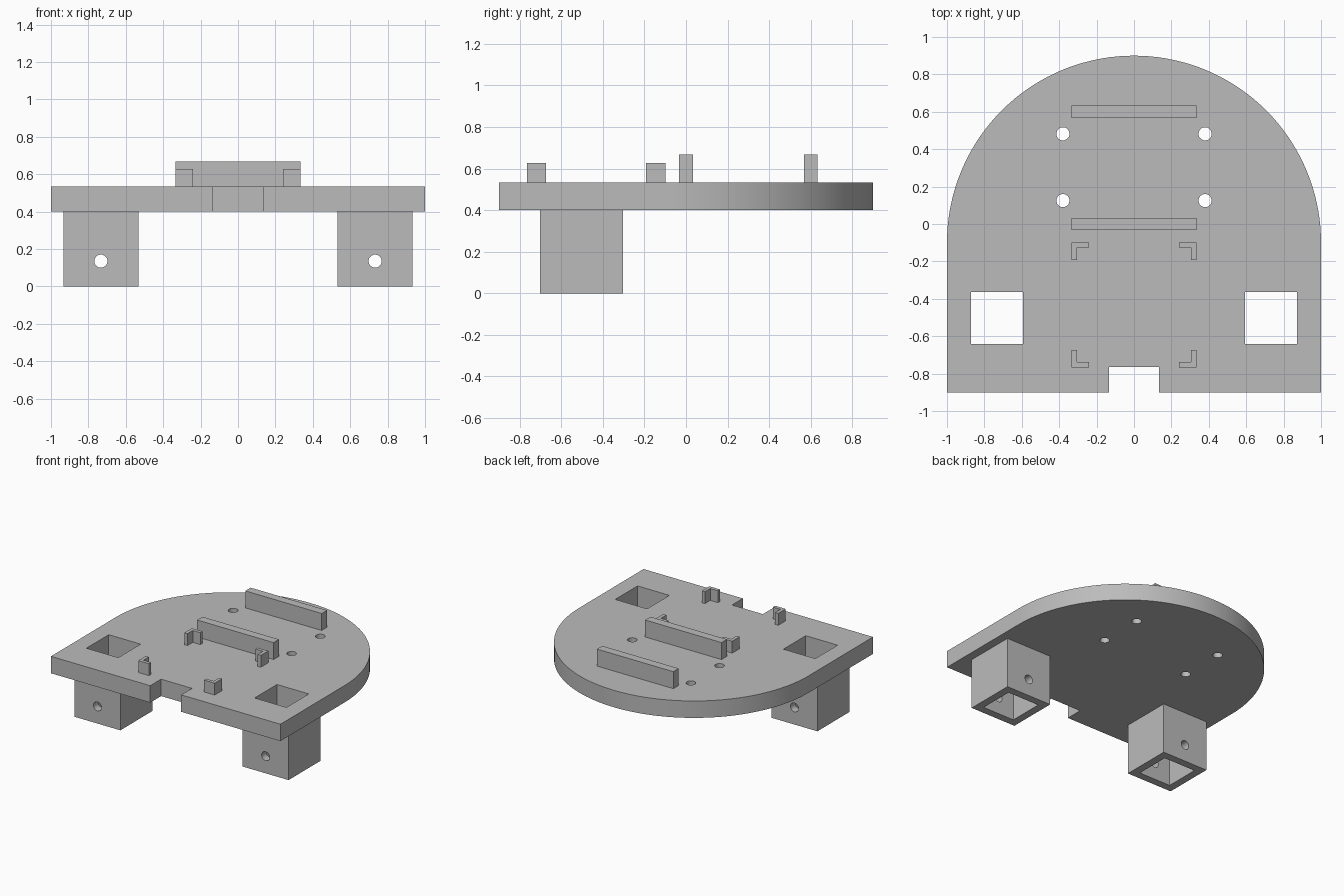
import bpy
import bmesh
from math import cos, sin, pi, radians
from mathutils import Matrix, Vector

default = bpy.data.objects.get("Cube")
if default:
    bpy.data.objects.remove(default, do_unlink=True)

grey = bpy.data.materials.new("plain_grey")
grey.use_nodes = True
COLOUR = (0.5, 0.5, 0.5, 1)
grey.diffuse_color = COLOUR
grey.node_tree.nodes["Principled BSDF"].inputs["Base Color"].default_value = COLOUR

BASE, DECK = 0.4, 0.5333       # underside and top of the plate
POST_X, POST_Y = 0.733, -0.503


def finish(name, bm):
    bmesh.ops.recalc_face_normals(bm, faces=bm.faces)
    mesh = bpy.data.meshes.new(name)
    bm.to_mesh(mesh)
    bm.free()
    mesh.materials.append(grey)
    obj = bpy.data.objects.new(name, mesh)
    bpy.context.collection.objects.link(obj)
    return obj


def prism(name, outline, z0, z1):
    """Extrude a flat outline from z0 to z1."""
    bm = bmesh.new()
    face = bm.faces.new([bm.verts.new((x, y, z0)) for x, y in outline])
    new = bmesh.ops.extrude_face_region(bm, geom=[face])["geom"]
    verts = [v for v in new if isinstance(v, bmesh.types.BMVert)]
    bmesh.ops.translate(bm, verts=verts, vec=(0, 0, z1 - z0))
    return finish(name, bm)


def box(name, x0, x1, y0, y1, z0, z1):
    return prism(name, [(x0, y0), (x1, y0), (x1, y1), (x0, y1)], z0, z1)


def rod(centre, radius, depth, axis="Z"):
    bm = bmesh.new()
    turn = Matrix.Rotation(radians(90), 4, "X") if axis == "Y" else Matrix()
    bmesh.ops.create_cone(bm, cap_ends=True, segments=32, radius1=radius, radius2=radius,
                          depth=depth, matrix=Matrix.Translation(Vector(centre)) @ turn)
    return finish("cutter", bm)


def cut(obj, cutters):
    bpy.context.view_layer.objects.active = obj
    for c in cutters:
        mod = obj.modifiers.new("cut", "BOOLEAN")
        mod.operation, mod.solver, mod.object = "DIFFERENCE", "EXACT", c
        bpy.ops.object.modifier_apply(modifier=mod.name)
        bpy.data.objects.remove(c, do_unlink=True)


def smooth(obj):
    bpy.ops.object.select_all(action="DESELECT")
    obj.select_set(True)
    bpy.context.view_layer.objects.active = obj
    bpy.ops.object.shade_smooth_by_angle(angle=radians(30))


def well(s):
    x, h = s * POST_X, 0.139
    return box("cutter", x - h, x + h, POST_Y - h, POST_Y + h, -0.1, 0.7)


# Base plate: round back, straight sides, notch in the front edge
arc = [(cos(pi * i / 72), -0.1 + sin(pi * i / 72)) for i in range(73)]
notch = [(-1, -0.9), (-0.135, -0.9), (-0.135, -0.765), (0.135, -0.765), (0.135, -0.9), (1, -0.9)]
plate = prism("base_plate", notch + arc, BASE, DECK)
cut(plate, [well(s) for s in (-1, 1)]
    + [rod((s * 0.38, y, 0.47), 0.035, 0.4) for s in (-1, 1) for y in (0.125, 0.482)])
smooth(plate)

# Hollow square posts with a cross hole through front and back walls
for s, side in ((-1, "right"), (1, "left")):
    x = s * POST_X
    post = box(side + "_post", x - 0.2, x + 0.2, POST_Y - 0.2, POST_Y + 0.2, 0, BASE)
    cut(post, [well(s), rod((x, POST_Y, 0.135), 0.035, 0.6, "Y")])
    smooth(post)

# Upright bars across the deck
for name, y in (("middle_bar", 0), ("rear_bar", 0.6)):
    box(name, -0.333, 0.333, y - 0.0333, y + 0.0333, DECK, 0.667)

# L-shaped corner brackets, opening towards their shared centre
LEG, THICK = 0.093, 0.027
ell = [(0, 0), (LEG, 0), (LEG, THICK), (THICK, THICK), (THICK, LEG), (0, LEG)]
for sx, side in ((-1, "right"), (1, "left")):
    for sy, end, y in ((-1, "front", -0.766), (1, "rear", -0.099)):
        prism(f"{end}_{side}_bracket",
              [(sx * (0.333 - u), y - sy * v) for u, v in ell], DECK, 0.627)
